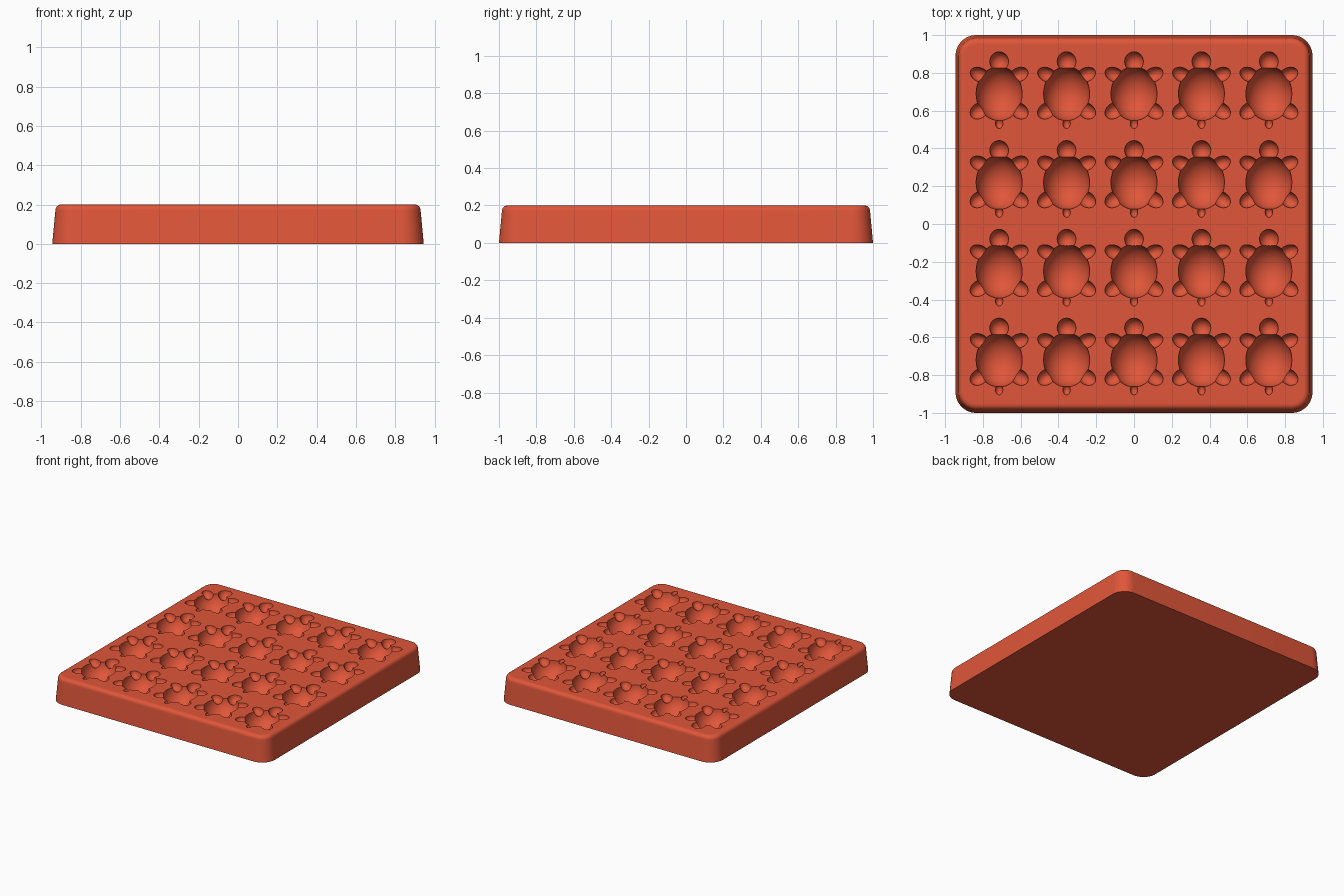
import bpy, bmesh
from math import radians, sin, cos, pi
from mathutils import Matrix, Vector

cube = bpy.data.objects.get("Cube")
if cube:
    bpy.data.objects.remove(cube, do_unlink=True)

HEIGHT = 0.2
COLOUR = (0.745, 0.093, 0.041, 1)

clay = bpy.data.materials.new("terracotta_red")
clay.use_nodes = True
clay.diffuse_color = COLOUR
clay.node_tree.nodes["Principled BSDF"].inputs["Base Color"].default_value = COLOUR


def make_object(name, bm):
    bmesh.ops.recalc_face_normals(bm, faces=bm.faces)
    mesh = bpy.data.meshes.new(name)
    bm.to_mesh(mesh)
    bm.free()
    mesh.materials.append(clay)
    obj = bpy.data.objects.new(name, mesh)
    bpy.context.collection.objects.link(obj)
    return obj


def rounded_loop(bm, inset, z, radius=0.11, steps=12):
    """Rounded rectangle of vertices, shrunk by inset."""
    verts = []
    hx, hy, r = 0.945 - inset, 1.0 - inset, radius - inset
    for k, (sx, sy) in enumerate([(1, 1), (-1, 1), (-1, -1), (1, -1)]):
        for i in range(steps + 1):
            a = (k + i / steps) * pi / 2
            verts.append(bm.verts.new((sx * (hx - r) + r * cos(a),
                                       sy * (hy - r) + r * sin(a), z)))
    return verts


# Tapered tray block with a rounded upper rim
fillet = 0.03
profile = [(0, 0), (0.001, 0.01), (0.015, 0.16)]
for i in range(7):
    a = i / 6 * pi / 2
    profile.append((0.016 + fillet * (1 - cos(a)), HEIGHT - fillet + fillet * sin(a)))
profile.append((0.055, HEIGHT))

bm = bmesh.new()
loops = [rounded_loop(bm, inset, z) for inset, z in profile]
for low, high in zip(loops, loops[1:]):
    for i in range(len(low)):
        j = (i + 1) % len(low)
        bm.faces.new((low[i], low[j], high[j], high[i]))
bm.faces.new(loops[0][::-1])
bm.faces.new(loops[-1])
tray = make_object("mould_tray", bm)

# Turtle cavity parts: centre x, centre y, half sizes, turn in degrees
shell = [(0, 0, (0.122, 0.143, 0.125), 0)]
limbs = [(0, 0.17, (0.05, 0.052, 0.055), 0),
         (0, -0.158, (0.02, 0.027, 0.025), 0)]
for s in (1, -1):
    limbs.append((s * 0.103, 0.1, (0.053, 0.037, 0.045), s * 25))
    limbs.append((s * 0.105, -0.09, (0.053, 0.04, 0.045), s * -35 + 180))


def cavity_cutter(name, parts, segments, rings):
    bm = bmesh.new()
    for col in range(5):
        for row in range(4):
            centre = Vector(((col - 2) * 0.357, 0.69 - row * 0.47, HEIGHT))
            for x, y, size, turn in parts:
                place = (Matrix.Translation(centre + Vector((x, y, 0.0007)))
                         @ Matrix.Rotation(radians(turn), 4, 'Z')
                         @ Matrix.Diagonal((*size, 1)))
                bmesh.ops.create_uvsphere(bm, u_segments=segments, v_segments=rings,
                                          radius=1, matrix=place)
    return make_object(name, bm)


# Carve shells first, then heads, feet and tails
bpy.context.view_layer.objects.active = tray
for name, parts, seg, rings in (("shell_cutter", shell, 40, 24),
                                ("limb_cutter", limbs, 24, 16)):
    cutter = cavity_cutter(name, parts, seg, rings)
    cutter.hide_render = True
    mod = tray.modifiers.new(name, 'BOOLEAN')
    mod.operation = 'DIFFERENCE'
    mod.solver = 'EXACT'
    mod.object = cutter
    bpy.ops.object.modifier_apply(modifier=mod.name)
    bpy.data.objects.remove(cutter, do_unlink=True)

bpy.ops.object.select_all(action='DESELECT')
tray.select_set(True)
bpy.ops.object.shade_smooth_by_angle(angle=radians(30))
